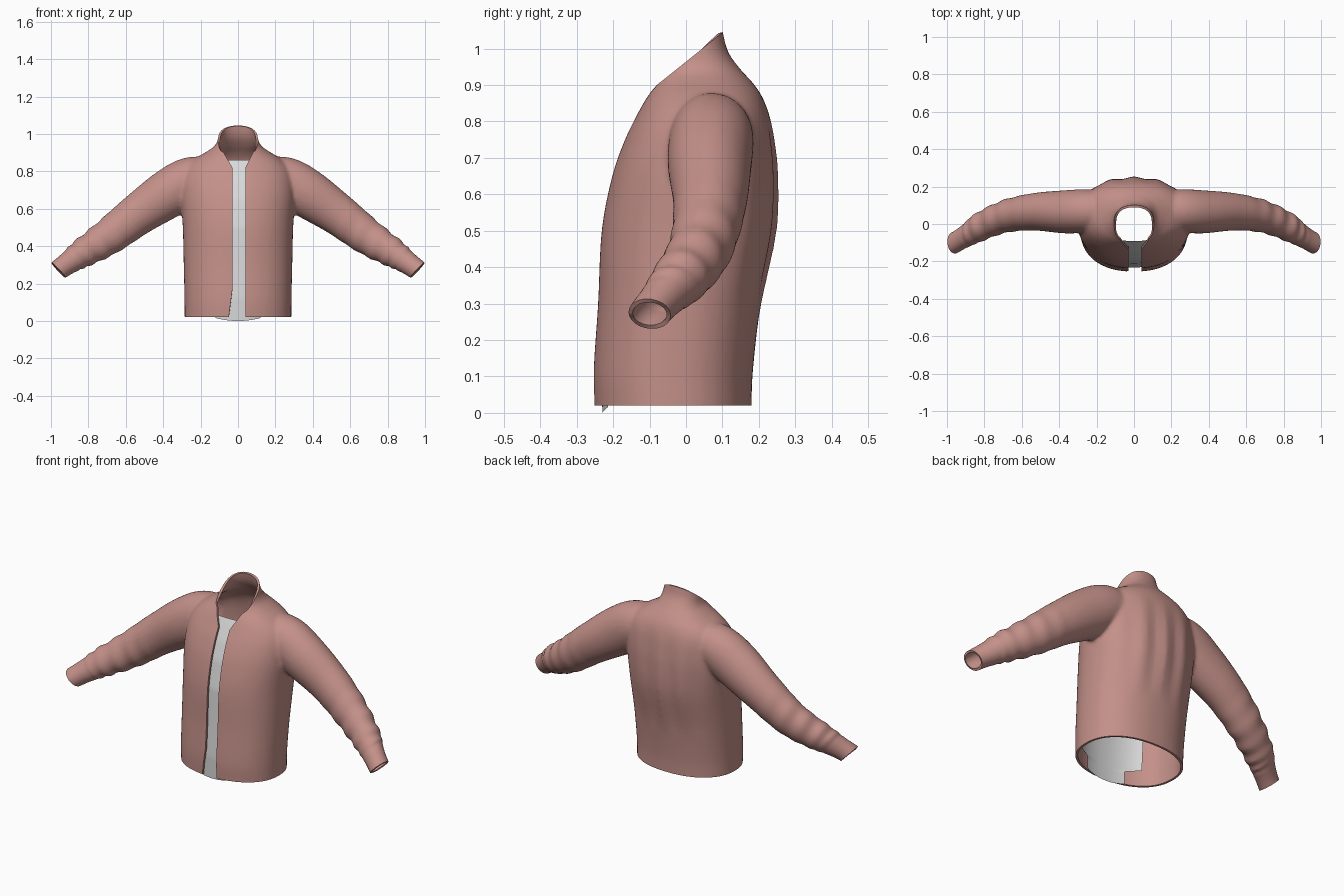
import bpy, bmesh, math
from mathutils import Vector

if "Cube" in bpy.data.objects:
    bpy.data.objects.remove(bpy.data.objects["Cube"])


def material(name, rgb):
    m = bpy.data.materials.new(name)
    m.diffuse_color = (*rgb, 1)
    m.use_nodes = True
    m.node_tree.nodes["Principled BSDF"].inputs["Base Color"].default_value = m.diffuse_color
    return m


pink = material("dusty_pink", (0.55, 0.28, 0.25))
grey = material("light_grey", (0.70, 0.70, 0.70))

# torso profile: height, front y, back y, half width
TORSO = [(-0.06, -0.25, 0.18, 0.283), (0.02, -0.252, 0.18, 0.285), (0.12, -0.254, 0.184, 0.286),
         (0.30, -0.242, 0.205, 0.29), (0.50, -0.232, 0.243, 0.295), (0.65, -0.203, 0.248, 0.305),
         (0.75, -0.168, 0.24, 0.30), (0.82, -0.134, 0.227, 0.275), (0.87, -0.108, 0.208, 0.225),
         (0.91, -0.085, 0.18, 0.16), (0.945, -0.077, 0.148, 0.118), (1.0, -0.072, 0.112, 0.104),
         (1.10, -0.068, 0.092, 0.10)]
# sleeve path: x, y, z, radius in the x-z plane, radius in y
SLEEVE = [(0.12, 0.07, 0.77, 0.10, 0.10), (0.25, 0.07, 0.752, 0.125, 0.115), (0.37, 0.065, 0.682, 0.13, 0.115),
          (0.535, 0.065, 0.57, 0.112, 0.10), (0.693, 0.04, 0.45, 0.097, 0.088), (0.835, -0.02, 0.36, 0.077, 0.08),
          (0.90, -0.062, 0.315, 0.062, 0.066), (0.96, -0.10, 0.272, 0.056, 0.061), (1.03, -0.13, 0.215, 0.056, 0.061)]
SUPER = 2.25


def spline(rows, t):
    """Catmull-Rom through table rows, t from 0 to 1."""
    f = t * (len(rows) - 1)
    i = min(int(f), len(rows) - 2)
    u = f - i
    p = [rows[min(max(i + k, 0), len(rows) - 1)] for k in (-1, 0, 1, 2)]
    return [0.5 * (2 * b + (c - a) * u + (2 * a - 5 * b + 4 * c - d) * u * u
                   + (3 * b - a - 3 * c + d) * u ** 3) for a, b, c, d in zip(*p)]


def torso_at(z):
    for a, b in zip(TORSO, TORSO[1:]):
        if z <= b[0]:
            u = (z - a[0]) / (b[0] - a[0])
            return [p + (q - p) * u for p, q in zip(a, b)]


def loft(bm, rings):
    vs = [[bm.verts.new(p) for p in r] for r in rings]
    n = len(vs[0])
    for a, b in zip(vs, vs[1:]):
        for i in range(n):
            j = (i + 1) % n
            bm.faces.new((a[i], a[j], b[j], b[i]))
    bm.faces.new(vs[0][::-1])
    bm.faces.new(vs[-1])


def torso_rings(n=72, steps=60):
    for k in range(steps + 1):
        z, yf, yb, w = spline(TORSO, k / steps)
        ring = []
        for i in range(n):
            a = 2 * math.pi * i / n
            c, s = math.cos(a), math.sin(a)
            x = w * math.copysign(abs(c) ** (2 / SUPER), c)
            y = (yf + yb) / 2 + (yb - yf) / 2 * math.copysign(abs(s) ** (2 / SUPER), s)
            # soft vertical folds on the back
            if s > 0:
                drape = max(0, math.sin(math.pi * min(max((z - 0.25) / 0.6, 0), 1)))
                y += 0.007 * s * s * drape * math.cos(x / 0.13 * 2 * math.pi)
            ring.append((x, y, z))
        yield ring


def sleeve_rings(side, n=40, steps=90):
    for k in range(steps + 1):
        t = k / steps
        x, y, z, r, ry = spline(SLEEVE, t)
        p, q = spline(SLEEVE, max(t - 0.02, 0)), spline(SLEEVE, min(t + 0.02, 1))
        d = Vector((q[0] - p[0], 0, q[2] - p[2])).normalized()
        up = Vector((-d.z, 0, d.x))
        # wrinkles gather on the forearm and stop at the cuff
        amp = 0.075 * min(max((t - 0.38) / 0.2, 0), 1) * min(max((0.76 - t) / 0.05, 0), 1)
        ring = []
        for i in range(n):
            a = 2 * math.pi * i / n
            wr = 1 + amp * math.sin(t * 95 + 1.6 * math.sin(a + 5 * t)) * (0.65 + 0.35 * math.cos(2 * a + 9 * t))
            v = Vector((x, y, z)) + up * (r * wr * math.cos(a)) + Vector((0, ry * wr * math.sin(a), 0))
            ring.append((side * v.x, v.y, v.z))
        yield ring


def new_object(name, bm, mat):
    me = bpy.data.meshes.new(name)
    bm.to_mesh(me)
    bm.free()
    me.materials.append(mat)
    ob = bpy.data.objects.new(name, me)
    bpy.context.collection.objects.link(ob)
    bpy.ops.object.select_all(action='DESELECT')
    ob.select_set(True)
    bpy.context.view_layer.objects.active = ob
    return ob


def apply_modifier(ob, kind, **settings):
    m = ob.modifiers.new(kind.lower(), kind)
    for key, value in settings.items():
        setattr(m, key, value)
    bpy.ops.object.modifier_apply(modifier=m.name)


# jacket: solid torso and sleeves fused into one smooth skin
bm = bmesh.new()
loft(bm, list(torso_rings()))
for side in (-1, 1):
    loft(bm, list(sleeve_rings(side)))
bmesh.ops.recalc_face_normals(bm, faces=bm.faces[:])
jacket = new_object("jacket", bm, pink)
apply_modifier(jacket, 'REMESH', mode='VOXEL', voxel_size=0.01)
apply_modifier(jacket, 'SMOOTH', factor=0.5, iterations=5)

# trim hem, collar rim and cuffs open
bm = bmesh.new()
bm.from_mesh(jacket.data)


def cut(co, no, clear=True):
    bmesh.ops.bisect_plane(bm, geom=bm.verts[:] + bm.edges[:] + bm.faces[:], dist=1e-5,
                           plane_co=co, plane_no=no, clear_outer=clear)


cut((0, 0, 0.02), (0, 0, -1))
cut((0, 0.09, 1.036), (0, -0.8, 1))
for side in (-1, 1):
    cut((side * 0.96, -0.10, 0.272), (side * 0.73, -0.1, -0.68))

# front opening: outline points (x, z) of its left and right edges
LEFT = [(-0.052, 0.0), (-0.03, 0.17), (-0.03, 0.82), (-0.10, 0.94)]
RIGHT = [(0.04, 0.0), (0.04, 0.17), (0.04, 0.82), (0.10, 0.94)]
for edge in (LEFT, RIGHT):
    for (x0, z0), (x1, z1) in zip(edge, edge[1:]):
        cut((x0, 0, z0), (z1 - z0, 0, x0 - x1), clear=False)


def edge_x(edge, z):
    for (x0, z0), (x1, z1) in zip(edge, edge[1:]):
        if z <= z1:
            break
    return x0 + (x1 - x0) * (z - z0) / (z1 - z0)


gap = []
for f in bm.faces:
    c = f.calc_center_median()
    if c.y < -0.01 and edge_x(LEFT, c.z) < c.x < edge_x(RIGHT, c.z):
        gap.append(f)
bmesh.ops.delete(bm, geom=gap, context='FACES')
bm.to_mesh(jacket.data)
bm.free()
apply_modifier(jacket, 'SOLIDIFY', thickness=0.012, offset=-1)
bpy.ops.object.shade_smooth_by_angle(angle=math.radians(45))

# inner shirt panel behind the opening
bm = bmesh.new()
NX, NZ = 24, 50
grid = []
for k in range(NZ + 1):
    z = 0.86 * k / NZ
    half = 0.12 if z < 0.1 else 0.20 if z < 0.72 else 0.20 - 0.10 * (z - 0.72) / 0.14
    _, yf, yb, w = torso_at(z)
    row = []
    for i in range(NX + 1):
        x = half * (2 * i / NX - 1)
        b = (yb - yf) / 2 - 0.022
        y = (yf + yb) / 2 - b * (1 - (abs(x) / (w - 0.02)) ** SUPER) ** (1 / SUPER)
        lift = 0.016 * (x / 0.12) ** 2 if k == 0 else 0
        row.append(bm.verts.new((x, y, z + lift)))
    grid.append(row)
for a, b in zip(grid, grid[1:]):
    for i in range(NX):
        bm.faces.new((a[i], a[i + 1], b[i + 1], b[i]))
panel = new_object("inner_shirt_panel", bm, grey)
bpy.ops.object.shade_smooth_by_angle(angle=math.radians(45))
